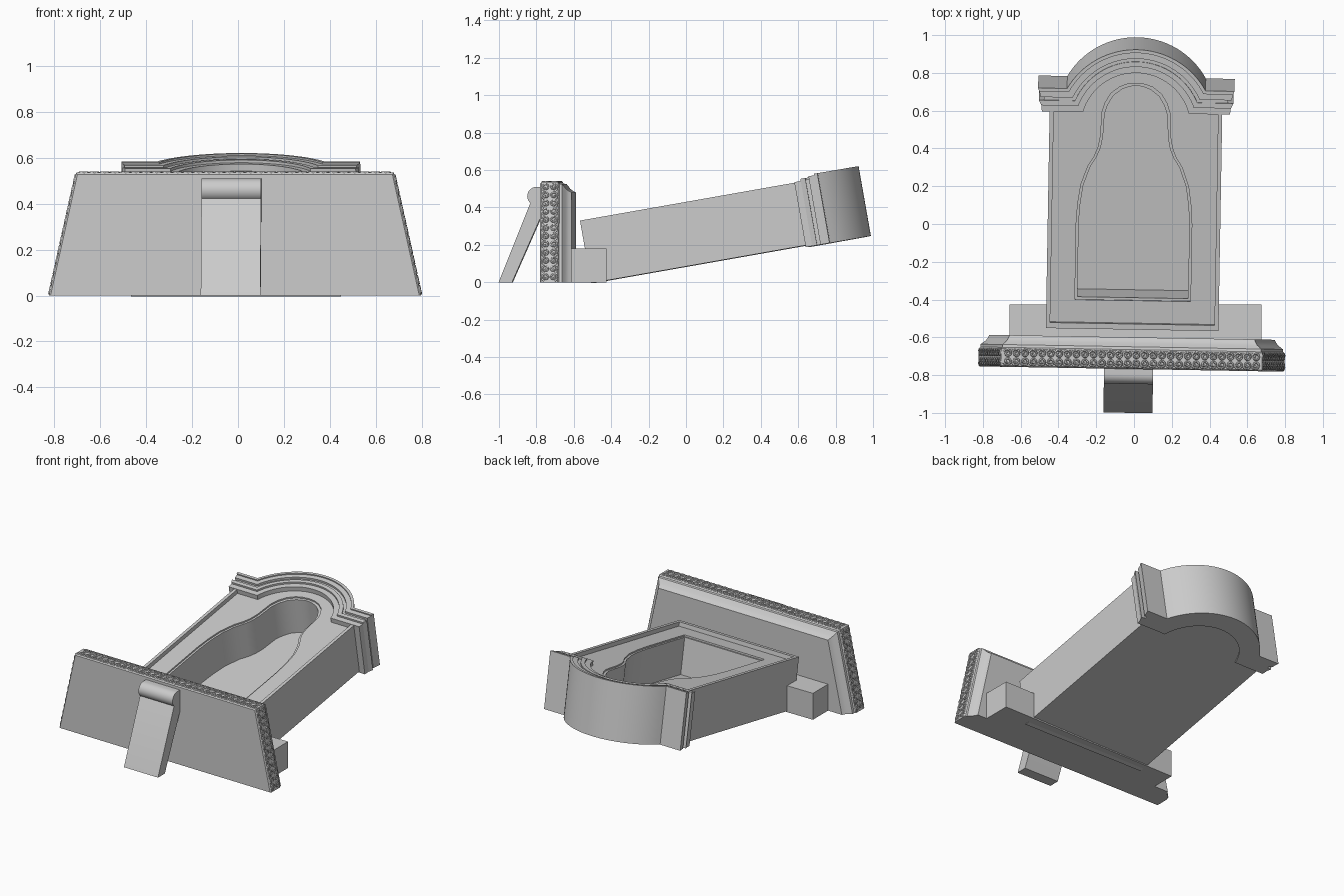
import bpy, bmesh, math
from mathutils import Matrix, Vector

if "Cube" in bpy.data.objects:
    bpy.data.objects.remove(bpy.data.objects["Cube"])

YAW = Matrix.Rotation(math.radians(-1), 4, 'Z')
TILT = YAW @ Matrix.Translation((0, -0.50, -0.005)) @ Matrix.Rotation(math.radians(10), 4, 'X')
# local (x, y, z) -> world (Y, Z, X) for side profiles
SIDE = YAW @ Matrix(((0, 0, 1, 0), (1, 0, 0, 0), (0, 1, 0, 0), (0, 0, 0, 1)))


def finish(name, bm, M, angle=30):
    bm.transform(M)
    bmesh.ops.recalc_face_normals(bm, faces=bm.faces)
    me = bpy.data.meshes.new(name)
    bm.to_mesh(me)
    bm.free()
    ob = bpy.data.objects.new(name, me)
    bpy.context.collection.objects.link(ob)
    smooth(ob, angle)
    return ob


def smooth(ob, angle=30):
    bpy.ops.object.select_all(action='DESELECT')
    ob.select_set(True)
    bpy.context.view_layer.objects.active = ob
    bpy.ops.object.shade_smooth_by_angle(angle=math.radians(angle))


def loft(name, loops, M, closed=False):
    """Skin equal-length closed loops, capping both ends."""
    bm = bmesh.new()
    rings = [[bm.verts.new(p) for p in lp] for lp in loops]
    n = len(loops[0])
    for a, b in zip(rings, rings[1:]):
        for i in range(n):
            j = (i + 1) % n
            bm.faces.new((a[i], a[j], b[j], b[i]))
    bm.faces.new(rings[0])
    bm.faces.new(rings[-1])
    return finish(name, bm, M)


def prism(name, pts, a, b, M):
    return loft(name, [[(x, y, z) for x, y in pts] for z in (a, b)], M)


def cut(ob, cutter):
    mod = ob.modifiers.new("cut", 'BOOLEAN')
    mod.operation, mod.solver, mod.object = 'DIFFERENCE', 'EXACT', cutter
    cutter.hide_render = True
    bpy.ops.object.select_all(action='DESELECT')
    ob.select_set(True)
    bpy.context.view_layer.objects.active = ob
    bpy.ops.object.modifier_apply(modifier=mod.name)
    bpy.data.objects.remove(cutter)


CV, R0, V0 = 1.09, 0.29, 1.165      # arch centre, inner radius, cornice start


def arch_path(d, xe, n=32):
    """Cornice line: flat shoulder, arch, flat shoulder, offset outward by d."""
    r, h = R0 + d, V0 + d - CV
    a0 = math.asin(h / r)
    arc = [(r * math.cos(a), CV + r * math.sin(a))
           for a in (math.pi - a0 - (math.pi - 2 * a0) * i / n for i in range(n + 1))]
    return [(-xe, V0 + d)] + arc + [(xe, V0 + d)]


# tilted niche body with arched top
W = 0.457
body = prism("niche_body", [(W, 0), (-W, 0)] + arch_path(0.1, W), 0, 0.34, TILT)
w = 0.435
cut(body, prism("panel_cutter", [(w, 0.03), (-w, 0.03)] + arch_path(0.02, w), 0.312, 0.5, TILT))

half = [(.293, .165), (.293, .56), (.287, .66), (.272, .765), (.236, .867), (.203, .92), (.183, .97),
        (.172, 1.03), (.166, 1.15), (.15, 1.2), (.12, 1.25), (.075, 1.285), (.035, 1.30)]
key = half + [(0, 1.305)] + [(-x, v) for x, v in reversed(half)]
lip = [(x + math.copysign(.013, x) if x else 0, v + (.014 if v > 1.1 else -.014 if v < .2 else .004))
       for x, v in key]
cut(body, prism("lip_cutter", lip, 0.302, 0.5, TILT))
cut(body, prism("niche_cutter", key, 0.06, 0.5, TILT))
smooth(body)

# stepped cornice following the arch: inner/outer offset, end widths, height
bands = [(0, .035, .498, .502, .343), (.035, .062, .502, .515, .355),
         (.062, .08, .487, .487, .347), (.08, .112, .505, .514, .361), (.112, .13, .514, .52, .369)]
for k, (d0, d1, x0, x1, top) in enumerate(bands):
    inner, outer = arch_path(d0, x0), arch_path(d1, x1)
    loft(f"cornice_band_{k}",
         [[(*p, -.01), (*p, top), (*q, top), (*q, -.01)] for p, q in zip(inner, outer)], TILT)

# foot block under the niche
loft("foot_block", [[(x, -.62, 0), (x, -.425, 0), (x, -.425, .18), (x, -.62, .18)] for x in (-.66, .675)],
     Matrix.Identity(4))

# trapezoid base plate with moulded edge
SL = .12 / .54
profile = [(-.768, .007), (-.761, 0), (-.672, 0), (-.665, .008), (-.65, .01), (-.64, .022),
           (-.63, .036), (-.615, .047), (-.6, .055)]
loops = []
for y, i in profile:
    z = .535 - i
    xb, xt = .81 - i, .81 - i - SL * z
    loops.append([(-xb, y, 0), (xb, y, 0), (xt, y, z), (-xt, y, z)])
loft("base_plate", loops, YAW)


# carved scroll relief along the plate's edges
def scrolls(name, p, q, cells):
    cu = bpy.data.curves.new(name, 'CURVE')
    cu.dimensions, cu.bevel_depth, cu.bevel_resolution = '3D', .0055, 0
    p, q = Vector(p), Vector(q)
    t, yv = (q - p).normalized(), Vector((0, 1, 0))
    r0 = (q - p).length / cells * .5
    for c in range(cells):
        mid = p.lerp(q, (c + .5) / cells)
        for s in (-1, 1):
            sp = cu.splines.new('POLY')
            sp.points.add(13)
            for k, pt in enumerate(sp.points):
                f = k / 13
                a = -1.2 + f * 8.2
                r = r0 * (1 - .75 * f)
                co = mid + yv * s * (.021 + r * math.cos(a)) + t * r * math.sin(a)
                pt.co = (*co, 1)
    ob = bpy.data.objects.new(name, cu)
    bpy.context.collection.objects.link(ob)
    ob.matrix_world = YAW
    bpy.ops.object.select_all(action='DESELECT')
    ob.select_set(True)
    bpy.context.view_layer.objects.active = ob
    bpy.ops.object.convert(target='MESH')


Y = -.716
scrolls("top_scrolls", (-.68, Y, .535), (.68, Y, .535), 30)
for s, nm in ((-1, "left"), (1, "right")):
    scrolls(f"{nm}_scrolls", (s * .809, Y, .005), (s * .692, Y, .53), 12)

# front prop leg and its rolled top
prism("prop_leg", [(-1.0, 0), (-.928, 0), (-.765, .37), (-.765, .46), (-.80, .47), (-.832, .42)],
      -.145, .115, SIDE)
roll = [(-.797 + .05 * math.cos(a), .46 + .05 * math.sin(a))
        for a in (math.pi / 2 + math.pi * 1.15 * k / 16 for k in range(17))]
prism("prop_roll", roll + [(-.762, .42), (-.762, .51)], -.145, .115, SIDE)
